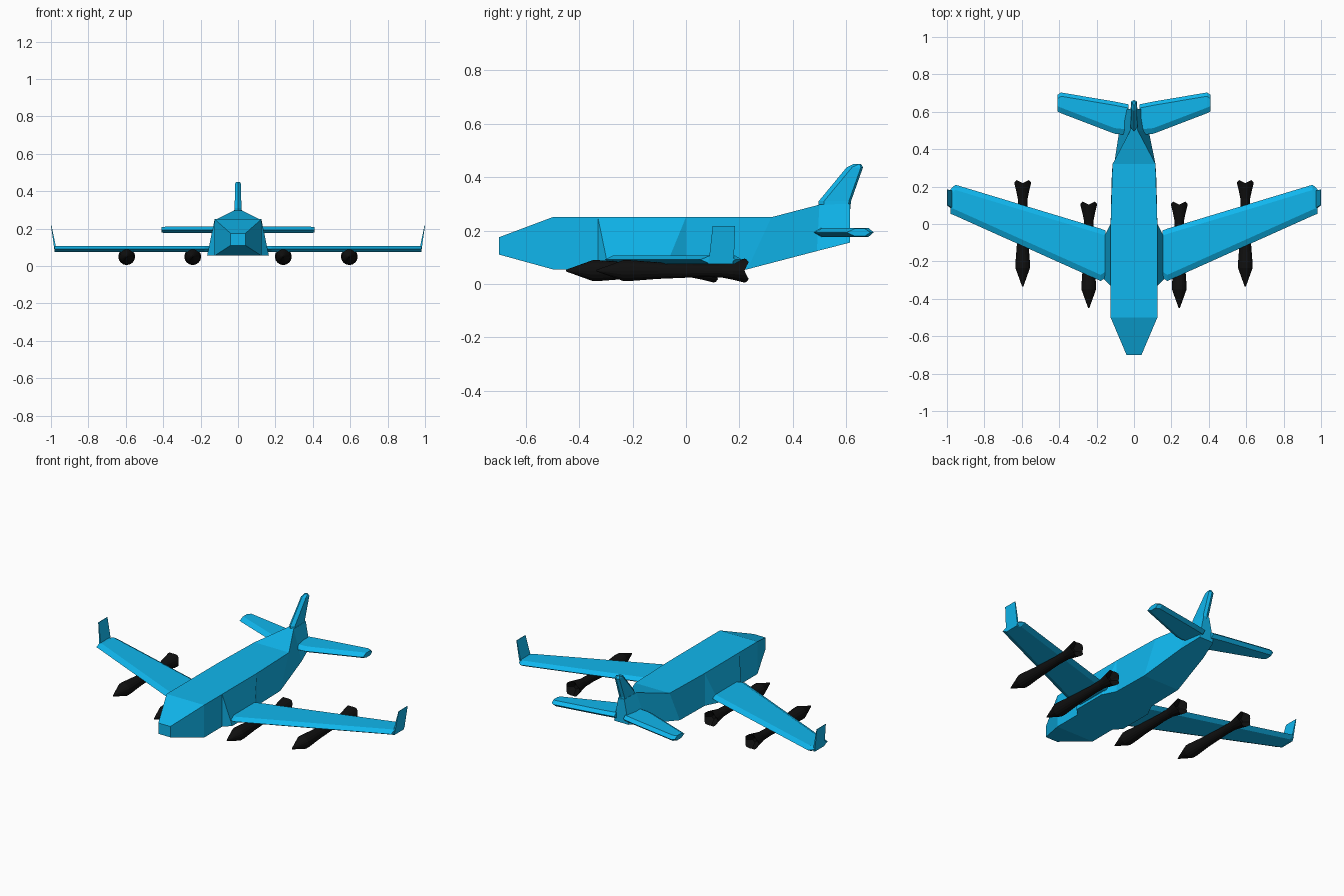
import bpy, bmesh, math

if "Cube" in bpy.data.objects:
    bpy.data.objects.remove(bpy.data.objects["Cube"])


def material(name, rgb):
    m = bpy.data.materials.new(name)
    m.diffuse_color = (*rgb, 1)
    m.use_nodes = True
    m.node_tree.nodes["Principled BSDF"].inputs["Base Color"].default_value = m.diffuse_color
    return m


BLUE = material("sky_blue", (0.005, 0.47, 0.85))
BLACK = material("black", (0.005, 0.005, 0.005))


def loft(name, rings, mat, mirror=False):
    """Skin a list of equally sized rings and cap both ends."""
    bm = bmesh.new()
    vr = [[bm.verts.new(p) for p in r] for r in rings]
    n = len(rings[0])
    for a, b in zip(vr, vr[1:]):
        for i in range(n):
            j = (i + 1) % n
            bm.faces.new((a[i], a[j], b[j], b[i]))
    bm.faces.new(vr[0][::-1])
    bm.faces.new(vr[-1])
    bmesh.ops.remove_doubles(bm, verts=bm.verts, dist=1e-5)
    bmesh.ops.recalc_face_normals(bm, faces=bm.faces)
    me = bpy.data.meshes.new(name)
    bm.to_mesh(me)
    bm.free()
    me.materials.append(mat)
    ob = bpy.data.objects.new(name, me)
    bpy.context.collection.objects.link(ob)
    if mirror:
        ob.modifiers.new("mirror", "MIRROR")
    return ob


def foil(y0, y1, half, lead, trail):
    """Six-sided blade section as (chord, thickness) pairs."""
    return [(y0, 0), (y0 + lead, half), (y1 - trail, half),
            (y1, 0), (y1 - trail, -half), (y0 + lead, -half)]


# Fuselage: top y, bottom y, top half width, bottom half width, top z, bottom z
stations = [
    (-0.70, -0.70, 0.040, 0.040, 0.175, 0.110),
    (-0.50, -0.50, 0.125, 0.125, 0.250, 0.055),
    (-0.33, -0.33, 0.125, 0.125, 0.250, 0.055),
    (-0.33, -0.29, 0.125, 0.165, 0.250, 0.055),
    (0.00, -0.08, 0.125, 0.165, 0.250, 0.055),
    (0.00, 0.00, 0.125, 0.125, 0.250, 0.055),
    (0.32, 0.23, 0.115, 0.120, 0.250, 0.055),
    (0.50, 0.49, 0.020, 0.080, 0.297, 0.123),
    (0.615, 0.615, 0.020, 0.048, 0.300, 0.155),
]
loft("fuselage", [[(-wt, yt, zt), (wt, yt, zt), (wb, yb, zb), (-wb, yb, zb)]
                  for yt, yb, wt, wb, zt, zb in stations], BLUE)

# Swept main wings
wing = [(0.152, -0.288, -0.035, 0.016), (0.178, -0.305, -0.025, 0.016),
        (0.955, 0.044, 0.210, 0.016), (0.98, 0.054, 0.187, 0.014)]
loft("wings", [[(x, y, 0.091 + t) for y, t in foil(y0, y1, h, 0.033, 0.028)]
               for x, y0, y1, h in wing], BLUE, True)

# Upright winglets leaning outward
winglet = [(0.075, 0.970, 0.980, 0.082, 0.176),
           (0.110, 0.975, 0.985, 0.088, 0.180),
           (0.217, 0.997, 1.000, 0.100, 0.184)]
loft("winglets", [[(a, y0, z), (b, y0, z), (b, y1, z), (a, y1, z)]
                  for z, a, b, y0, y1 in winglet], BLUE, True)

# Tailplanes
tail = [(0.03, 0.475, 0.640, 0.017), (0.105, 0.483, 0.655, 0.017),
        (0.39, 0.592, 0.703, 0.017), (0.41, 0.602, 0.690, 0.014)]
loft("tailplanes", [[(x, y, 0.193 + t) for y, t in foil(y0, y1, h, 0.03, 0.02)]
                    for x, y0, y1, h in tail], BLUE, True)

# Tail fin
fin = [(0.28, 0.495, 0.615, 0.020), (0.31, 0.497, 0.618, 0.018),
       (0.437, 0.602, 0.663, 0.016), (0.45, 0.630, 0.655, 0.010)]
loft("tail_fin", [[(t, y, z) for y, t in foil(y0, y1, h, 0.02, 0.008)]
                  for z, y0, y1, h in fin], BLUE)

# Slim engine pods: pointed nose, narrow waist, flared and notched hollow tail
SEG = 16
profile = [(0.0, 0.003, 0), (0.10, 0.039, 0), (0.125, 0.039, 0), (0.23, 0.031, 0),
           (0.40, 0.024, 0), (0.47, 0.026, 0), (0.51, 0.034, 0), (0.562, 0.045, 0.008),
           (0.53, 0.012, 0)]


def pod_ring(cx, y, r, notch):
    ring = []
    for i in range(SEG):
        a = 2 * math.pi * i / SEG
        ring.append((cx + r * math.cos(a), y - notch * math.cos(4 * a),
                     0.05 + r * math.sin(a)))
    return ring


for name, cx, start in (("inner_engines", 0.242, -0.45), ("outer_engines", 0.595, -0.335)):
    loft(name, [pod_ring(cx, start + d, r, n) for d, r, n in profile], BLACK, True)
